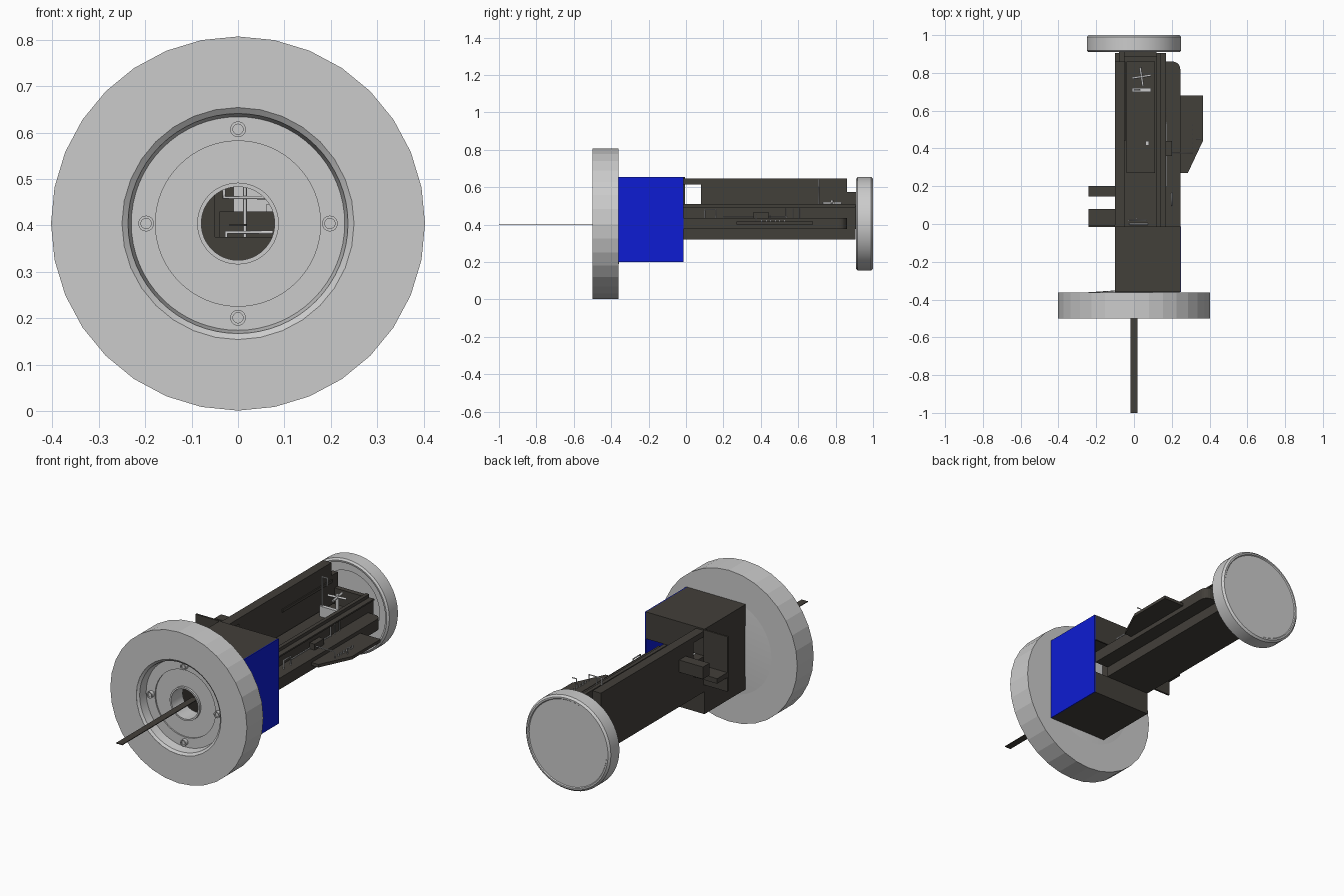
import bpy, bmesh, math
from mathutils import Vector

if "Cube" in bpy.data.objects:
    bpy.data.objects.remove(bpy.data.objects["Cube"])

CZ = 0.404  # height of the main axis


def mat(name, rgb):
    m = bpy.data.materials.new(name)
    m.diffuse_color = (*rgb, 1)
    m.use_nodes = True
    m.node_tree.nodes["Principled BSDF"].inputs["Base Color"].default_value = m.diffuse_color
    return m


DARK = mat("dark_metal", (0.055, 0.05, 0.042))
BLUE = mat("blue_panel", (0.004, 0.012, 0.65))


def finish(name, bm, material=None, smooth=False):
    bmesh.ops.recalc_face_normals(bm, faces=bm.faces)
    me = bpy.data.meshes.new(name)
    bm.to_mesh(me)
    bm.free()
    ob = bpy.data.objects.new(name, me)
    bpy.context.collection.objects.link(ob)
    if material:
        me.materials.append(material)
    if smooth:
        bpy.context.view_layer.objects.active = ob
        ob.select_set(True)
        bpy.ops.object.shade_smooth_by_angle(angle=math.radians(30))
        ob.select_set(False)
    return ob


def box(name, x, y, z, material=DARK):
    bm = bmesh.new()
    bmesh.ops.create_cube(bm, size=1)
    for v in bm.verts:
        v.co = Vector([(a + b) / 2 + c * (b - a) for c, (a, b) in zip(v.co, (x, y, z))])
    return finish(name, bm, material)


def lathe(name, profile, segs, closed=False, smooth=False, centre=(0, CZ), material=None):
    """Revolve (radius, y) points round a lengthwise axis."""
    bm = bmesh.new()
    rings = []
    for r, y in profile:
        if r == 0:
            rings.append([bm.verts.new((centre[0], y, centre[1]))] * segs)
        else:
            rings.append([bm.verts.new((centre[0] + r * math.sin(math.tau * i / segs), y,
                                        centre[1] + r * math.cos(math.tau * i / segs)))
                          for i in range(segs)])
    pairs = list(zip(rings, rings[1:])) + ([(rings[-1], rings[0])] if closed else [])
    for a, b in pairs:
        for i in range(segs):
            j = (i + 1) % segs
            vs = list(dict.fromkeys([a[i], a[j], b[j], b[i]]))
            bm.faces.new(vs)
    return finish(name, bm, material, smooth)


def slab(name, outline, z0, z1, material=DARK):
    bm = bmesh.new()
    f = bm.faces.new([bm.verts.new((x, y, z0)) for x, y in outline])
    up = bmesh.ops.extrude_face_region(bm, geom=[f])["geom"]
    for v in up:
        if isinstance(v, bmesh.types.BMVert):
            v.co.z = z1
    return finish(name, bm, material)


def pipe(name, pts, r=0.004):
    cu = bpy.data.curves.new(name, "CURVE")
    cu.dimensions = "3D"
    cu.bevel_depth = r
    cu.bevel_resolution = 2
    cu.use_fill_caps = True
    sp = cu.splines.new("POLY")
    sp.points.add(len(pts) - 1)
    for p, co in zip(sp.points, pts):
        p.co = (*co, 1)
    ob = bpy.data.objects.new(name, cu)
    bpy.context.collection.objects.link(ob)
    return ob


# Front wheel: faceted outer drum around a smooth recessed hub
lathe("front_drum", [(0.403, -0.5), (0.403, -0.362), (0.25, -0.362), (0.25, -0.5)], 32, closed=True)
lathe("front_hub", [(0.25, -0.5), (0.237, -0.49), (0.23, -0.445), (0.178, -0.445), (0.178, -0.438),
                    (0.088, -0.438), (0.088, -0.45), (0.079, -0.45), (0.079, -0.353),
                    (0.12, -0.353), (0.25, -0.362)], 64, closed=True, smooth=True)
for i in range(4):
    a = math.tau * i / 4
    c = (0.198 * math.sin(a), CZ + 0.203 * math.cos(a))
    lathe("hub_bolt_%d" % i, [(0, -0.458), (0.011, -0.458), (0.011, -0.464), (0.017, -0.464),
                              (0.017, -0.444)], 24, smooth=True, centre=c)

# Rear disc: closed back, stepped front
lathe("rear_disc", [(0, 0.945), (0.178, 0.945), (0.178, 0.938), (0.23, 0.938), (0.23, 0.912),
                    (0.24, 0.91), (0.25, 0.918), (0.25, 0.99), (0.24, 1.0), (0.232, 1.0),
                    (0.228, 0.995), (0, 0.995)], 64, smooth=True)

# Flat spear plate through the hub
box("front_blade", (-0.018, 0.018), (-1.0, -0.36), (0.399, 0.403))

# Hollow housing behind the front wheel
Y = (-0.36, -0.013)
box("housing_top", (-0.1, 0.245), Y, (0.645, 0.653))
box("housing_bottom", (-0.1, 0.245), Y, (0.2, 0.208))
box("housing_left", (-0.1, -0.092), Y, (0.208, 0.645))
box("housing_right_blue", (0.245, 0.25), Y, (0.2, 0.653), BLUE)
box("housing_back_lower", (-0.092, 0.245), (-0.021, -0.013), (0.208, 0.32))
box("housing_back_upper", (-0.092, 0.245), (-0.021, -0.013), (0.51, 0.645))

# Left side plate, shelf and block
box("side_plate", (-0.24, -0.1), (-0.015, -0.005), (0.36, 0.653))
box("side_shelf", (-0.24, -0.1), (-0.005, 0.08), (0.435, 0.462))
box("side_block", (-0.24, -0.07), (0.145, 0.2), (0.505, 0.57))

# Long channel body
box("floor", (-0.1, 0.165), (-0.013, 0.905), (0.32, 0.375))
box("left_lower_wall", (-0.1, -0.05), (-0.013, 0.86), (0.375, 0.51))
box("left_rail", (-0.1, -0.05), (0.08, 0.86), (0.51, 0.645))
box("left_rail_bridge", (-0.1, -0.05), (-0.013, 0.08), (0.615, 0.645))
box("left_wall_end", (-0.08, -0.05), (0.86, 0.912), (0.375, 0.575))
box("left_wall_rib", (-0.05, -0.044), (0.44, 0.86), (0.54, 0.555))
box("centre_panel", (-0.04, 0.11), (0.27, 0.86), (0.375, 0.43))
box("inner_wall", (0.12, 0.14), (-0.013, 0.905), (0.375, 0.51))
box("outer_wall", (0.14, 0.165), (-0.013, 0.905), (0.375, 0.485))
box("wall_lip", (0.14, 0.17), (-0.013, 0.905), (0.485, 0.493))
box("rear_cross_wall", (-0.05, 0.12), (0.885, 0.912), (0.375, 0.5))

# Right ledge with a rounded rear corner
arc = [(0.205 + 0.04 * math.cos(math.radians(t)), 0.82 + 0.04 * math.sin(math.radians(t)))
       for t in range(0, 91, 15)]
slab("right_ledge", [(0.165, -0.013), (0.245, -0.013)] + arc + [(0.165, 0.86)], 0.375, 0.435)
box("ledge_box", (0.17, 0.2), (0.36, 0.44), (0.435, 0.467))

# Side tray with a cut corner
slab("side_tray", [(0.24, 0.27), (0.285, 0.27), (0.365, 0.44), (0.365, 0.68), (0.24, 0.68)], 0.4, 0.416)
pipe("tray_rod", [(0.19, 0.375, 0.45), (0.31, 0.375, 0.45), (0.31, 0.375, 0.416)], 0.003)
for i in range(6):
    y = 0.4 + 0.024 * i
    box("tray_stud_%d" % i, (0.306, 0.312), (y, y + 0.008), (0.416, 0.428), None)
pipe("tray_hook", [(0.33, 0.45, 0.416), (0.33, 0.45, 0.45), (0.355, 0.45, 0.45)], 0.003)

# Small pipes, posts and valve
pipe("ledge_loop", [(0.2, 0.1, 0.435), (0.2, 0.1, 0.48), (0.2, 0.16, 0.48), (0.2, 0.16, 0.435)])
pipe("ledge_pipe", [(0.172, 0.2, 0.44), (0.172, 0.54, 0.44)], 0.003)
for y in (0.535, 0.572, 0.61):
    pipe("ledge_post", [(0.172, y, 0.435), (0.172, y, 0.485)], 0.003)
box("panel_button", (0.06, 0.08), (0.415, 0.44), (0.43, 0.445), None)
box("valve_block", (-0.01, 0.09), (0.7, 0.72), (0.43, 0.485), None)
pipe("valve_arch", [(0.0, 0.71, 0.48), (0.0, 0.71, 0.64), (0.03, 0.71, 0.64), (0.03, 0.71, 0.6)])
pipe("valve_stem", [(0.04, 0.78, 0.43), (0.04, 0.78, 0.53)], 0.008)
for i in range(4):
    a = math.tau * i / 4 + 0.15
    pipe("valve_arm", [(0.04, 0.78, 0.515),
                       (0.04 + 0.05 * math.cos(a), 0.78 + 0.05 * math.sin(a), 0.515)], 0.006)

# Pipework seen through the hub
pipe("channel_pipe_low", [(-0.025, 0.0, 0.33), (-0.025, 0.0, 0.385), (0.075, 0.0, 0.385)])
pipe("channel_pipe_high", [(-0.03, 0.02, 0.48), (-0.03, 0.02, 0.46), (0.07, 0.02, 0.46)])
pipe("channel_pipe_post", [(0.015, 0.03, 0.375), (0.015, 0.03, 0.485)])
